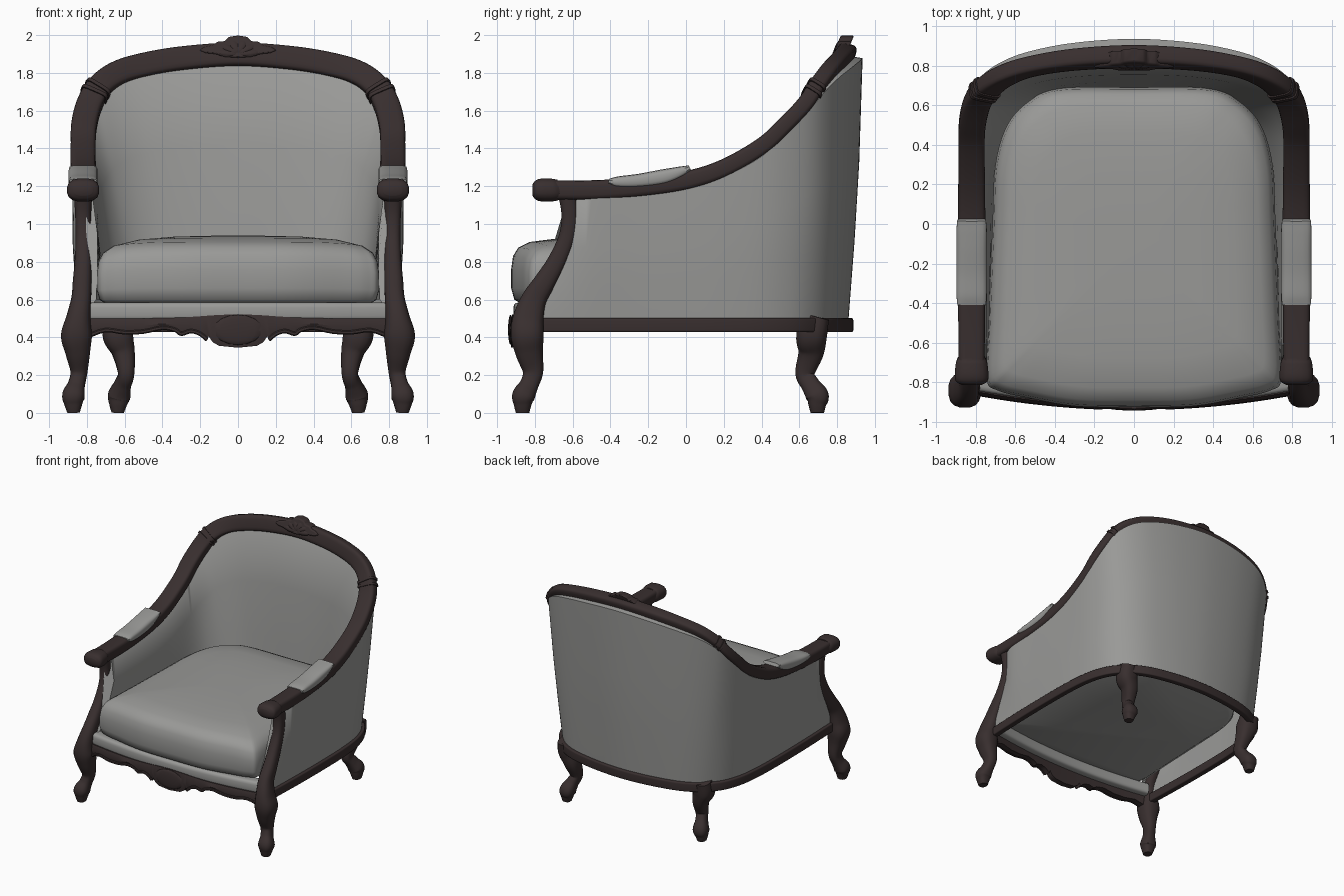
import bpy, bmesh, math
from mathutils import Vector

if "Cube" in bpy.data.objects:
    bpy.data.objects.remove(bpy.data.objects["Cube"])

def material(name, rgb):
    m = bpy.data.materials.new(name)
    m.diffuse_color = (*rgb, 1)
    m.use_nodes = True
    m.node_tree.nodes["Principled BSDF"].inputs["Base Color"].default_value = m.diffuse_color
    return m

WOOD = material("dark_wood", (0.040, 0.028, 0.028))
FABRIC = material("grey_fabric", (0.32, 0.32, 0.31))

def finish(name, bm, mat, mirror=False, angle=40):
    bmesh.ops.recalc_face_normals(bm, faces=bm.faces[:])
    me = bpy.data.meshes.new(name)
    bm.to_mesh(me)
    bm.free()
    ob = bpy.data.objects.new(name, me)
    bpy.context.collection.objects.link(ob)
    me.materials.append(mat)
    bpy.ops.object.select_all(action='DESELECT')
    ob.select_set(True)
    bpy.context.view_layer.objects.active = ob
    bpy.ops.object.shade_smooth_by_angle(angle=math.radians(angle))
    if mirror:
        ob.modifiers.new("mirror", 'MIRROR').use_mirror_merge = False
    return ob

def spline(rows, n=6, closed=False):
    """Catmull-Rom through rows of any length."""
    if n == 1:
        return [list(r) for r in rows]
    k, out = len(rows), []
    get = (lambda i: rows[i % k]) if closed else (lambda i: rows[max(0, min(k - 1, i))])
    for i in range(k if closed else k - 1):
        for j in range(n):
            t = j / n
            out.append([0.5 * (2 * b + (c - a) * t + (2 * a - 5 * b + 4 * c - d) * t * t
                               + (3 * b - a - 3 * c + d) * t ** 3)
                        for a, b, c, d in zip(get(i - 1), get(i), get(i + 1), get(i + 2))])
    if not closed:
        out.append(list(rows[-1]))
    return out

def loft(name, rings, mat, wrap=True, mirror=False, angle=40):
    bm = bmesh.new()
    vs = [[bm.verts.new(p) for p in r] for r in rings]
    k = len(rings[0])
    for a, b in zip(vs, vs[1:]):
        for i in range(k if wrap else k - 1):
            j = (i + 1) % k
            bm.faces.new((a[i], a[j], b[j], b[i]))
    bm.faces.new(vs[0])
    bm.faces.new(vs[-1])
    return finish(name, bm, mat, mirror, angle)

def sweep(name, rows, mat, w=None, n=6, power=2.6, sides=16, mirror=False):
    """Rows: x, y, z, half width, half thickness [, width direction]."""
    pts, rings = spline(rows, n), []
    for i, r in enumerate(pts):
        a, b = pts[max(0, i - 1)], pts[min(len(pts) - 1, i + 1)]
        T = (Vector(b[:3]) - Vector(a[:3])).normalized()
        W = Vector(r[5:8]) if len(r) > 5 else Vector(w) if w else T.cross(Vector((0, 0, 1)))
        W = (W - T * W.dot(T)).normalized()
        N = T.cross(W)
        ring = []
        for s in range(sides):
            c, d = (f(2 * math.pi * (s + 0.5) / sides) for f in (math.cos, math.sin))
            e = 2 / power
            ring.append(Vector(r[:3]) + W * r[3] * math.copysign(abs(c) ** e, c)
                        + N * r[4] * math.copysign(abs(d) ** e, d))
        rings.append(ring)
    return loft(name, rings, mat, mirror=mirror)

def both(rows, flips=(0,)):
    """Right half ending on the centre line -> full run."""
    return rows + [tuple(-v if i in flips else v for i, v in enumerate(r)) for r in rows[-2::-1]]

# arm and back rail in one continuous sweep
X = (1, 0, 0)
rail = [(.82, -.76, 1.18, .065, .05, *X), (.82, -.5, 1.18, .068, .052, *X),
        (.82, -.25, 1.195, .07, .052, *X), (.82, 0, 1.23, .07, .05, *X),
        (.82, .2, 1.295, .068, .048, *X), (.82, .4, 1.41, .066, .046, *X),
        (.815, .52, 1.52, .068, .044, 1, .05, .05), (.787, .625, 1.63, .068, .044, 1, .1, .15),
        (.738, .69, 1.72, .066, .045, .85, .1, .4), (.65, .75, 1.79, .065, .045, .6, .15, .7),
        (.52, .795, 1.835, .064, .045, .35, .2, .9), (.3, .83, 1.873, .064, .048, .15, .25, .95),
        (0, .845, 1.893, .064, .05, 0, .3, .95)]
full_rail = both(rail, (0, 5))
sweep("arm_and_back_rail", full_rail, WOOD, power=4.5)
dense = spline(full_rail, 6)
for k in (46, 48):
    sweep("rail_band", [r[:3] + [r[3] + .008, r[4] + .008] + r[5:] for r in dense[k - 1:k + 1]],
          WOOD, n=1, power=4.5, mirror=True)

# front post and leg, rear leg
front = [(.82, -.63, 1.17, .05, .05), (.82, -.615, 1.05, .043, .045), (.818, -.63, .93, .042, .045),
         (.82, -.685, .8, .045, .05), (.825, -.75, .69, .05, .058), (.83, -.805, .6, .053, .067),
         (.845, -.835, .5, .065, .082), (.855, -.84, .41, .083, .088), (.848, -.83, .32, .066, .074),
         (.842, -.81, .22, .046, .055), (.855, -.83, .15, .045, .05), (.871, -.86, .09, .06, .061),
         (.872, -.865, .045, .048, .048), (.87, -.865, 0, .033, .036)]
sweep("front_post_and_leg", front, WOOD, X, mirror=True)
rear = [(.64, .69, .51, .07, .07), (.635, .665, .41, .082, .082), (.606, .662, .32, .061, .068),
        (.592, .63, .21, .044, .052), (.61, .658, .15, .045, .05), (.629, .695, .09, .06, .061),
        (.635, .695, .045, .048, .048), (.637, .695, 0, .033, .036)]
sweep("rear_leg", rear, WOOD, X, mirror=True)

# upholstered shell: outer skin, up over the rail, inner skin
base = [(.83, -.78), (.84, -.5), (.845, -.25), (.845, 0), (.84, .2), (.82, .4), (.775, .55),
        (.71, .65), (.62, .73), (.5, .788), (.35, .825), (.18, .85), (0, .86)]
inner = [(.75, -.74), (.73, -.5), (.72, -.25), (.71, 0), (.70, .2), (.68, .36), (.64, .48),
         (.58, .56), (.51, .62), (.42, .66), (.32, .68), (.17, .69), (0, .69)]
push = [(.02, 0)] + [(.055, 0)] * 4 + [(.055, .01), (.05, .02), (.045, .035), (.04, .05),
                                       (.035, .06), (.025, .072), (.01, .084), (0, .09)]
post = spline(front, 6)
cols = []
for i, (r, b, q, p) in enumerate(zip(rail, base, inner, push)):
    R = Vector(r[:3])
    back = i / 12
    O = R + Vector((p[0], p[1], -.045 if i < 6 else -.015))
    B = Vector((*b, .49))
    I = R + Vector((-.05 * (1 - back), -.03 * back, -.03))
    Q = Vector((*q, .6))
    side = Vector((.012, 0, 0)) * (1 - back) + Vector((0, .012, 0)) * back
    col = [B, B.lerp(O, .3) + side * .8, B.lerp(O, .6) + side, O, R,
           I, I.lerp(Q, .35) - side * 1.5, I.lerp(Q, .7) - side, Q]
    for v in col:
        if i == 0:      # front edge follows the curved post
            v.y = min(post, key=lambda s: abs(s[2] - v.z))[1] + .015
            v.x = min(v.x, .84)
        if i == 12:
            v.x = 0
    cols.append(tuple(c for v in col for c in v))
cols = spline(both(cols, range(0, 27, 3)), 6)
loft("upholstered_shell", [[c[j:j + 3] for j in range(0, 27, 3)] for c in cols],
     FABRIC, wrap=False, angle=50)

# base rail around sides and back
sweep("base_rail", both([(x, y, .465, .026, .037) for x, y in base]), WOOD, power=8)

# arm hand scroll and arm pad
hand = [(-.67, 1.185, .066, .052), (-.70, 1.18, .08, .06), (-.76, 1.18, .086, .062),
        (-.795, 1.18, .08, .052), (-.813, 1.18, .05, .03)]
sweep("arm_hand", [(.82, *h) for h in hand], WOOD, X, mirror=True)
pad = [(-.41, 1.225, .072, .014), (-.36, 1.222, .077, .03), (-.25, 1.228, .078, .038),
       (-.12, 1.248, .078, .042), (-.03, 1.275, .077, .03), (.02, 1.298, .073, .014)]
sweep("arm_pad", [(.82, *p) for p in pad], FABRIC, X, mirror=True, power=3.5)

# seat cushion, lofted from one plan outline, crowned towards the middle
plan = [(0, -.925), (.3, -.92), (.55, -.875), (.69, -.84), (.745, -.78), (.735, -.5), (.715, 0),
        (.7, .3), (.64, .5), (.53, .62), (.38, .685), (0, .69)]
loop = spline(plan + [(-x, y) for x, y in plan[-2:0:-1]], 5, closed=True)
layers = [(.58, .94), (.6, .98), (.66, 1), (.76, 1), (.83, .988), (.875, .955), (.905, .88),
          (.924, .7), (.934, .45), (.938, .18)]
loft("seat_cushion", [[(x * s, (y + .1) * s - .1,
                        z - .04 * abs(x * s / .74) ** 5 * max(0, (z - .58) / .36))
                       for x, y in loop] for z, s in layers], FABRIC, angle=60)

# fabric band under the cushion
def bow(x):
    return -.925 + .065 * (x / .75) ** 2
xs = [-.79 + 1.58 * i / 20 for i in range(21)]
sweep("seat_front_band", [(x, bow(x) + .06, .535, .05, .05) for x in xs], FABRIC, n=2, power=4)

# carved front apron with scalloped lower edge
edge = [(0, .345), (.1, .355), (.135, .375), (.155, .405), (.165, .38), (.2, .41), (.25, .425),
        (.3, .41), (.33, .43), (.4, .442), (.5, .422), (.6, .418), (.7, .43), (.79, .40)]
rings = []
for x, z in [(-x, z) for x, z in edge[:0:-1]] + edge:
    y, top = bow(x), .5 + .022 * math.exp(-(x / .25) ** 2)
    rings.append([(x, y + .05, z), (x, y + .05, top), (x, y + .005, top),
                  (x, y - .012, (z + top) / 2), (x, y, z)])
loft("front_apron", rings, WOOD)
sweep("apron_edge_scroll", [(x, bow(x) - .004, z + .008, .012, .012) for x, z in edge[4:]],
      WOOD, (0, 0, 1), n=3, sides=8, mirror=True)

def plate(name, half, y0, y1, lean=0, z0=0):
    """Carved plate from a symmetric outline."""
    pts = half + [(-x, z) for x, z in half[-2:0:-1]]
    bm = bmesh.new()
    f = bm.faces.new([bm.verts.new((x, y0, z)) for x, z in pts])
    new = bmesh.ops.extrude_face_region(bm, geom=[f])["geom"]
    for v in new:
        if isinstance(v, bmesh.types.BMVert):
            v.co.y = y1
    for v in bm.verts:
        v.co.y += (v.co.z - z0) * lean
    ob = finish(name, bm, WOOD)
    bev = ob.modifiers.new("bevel", 'BEVEL')
    bev.width, bev.segments = .008, 2

def lobes(name, centre, angles, reach, size, lean):
    """Fan of ellipsoids for a carved shell."""
    bm = bmesh.new()
    for a in angles:
        d = Vector((math.sin(a), 0, math.cos(a)))
        geo = bmesh.ops.create_uvsphere(bm, u_segments=16, v_segments=8, radius=1)["verts"]
        for v in geo:
            p = d * (v.co.z * size[0] + reach) + Vector((d.z, 0, -d.x)) * v.co.x * size[1]
            v.co = Vector(centre) + Vector((p.x * size[3], v.co.y * size[2] + p.z * lean, p.z))
    finish(name, bm, WOOD, angle=80)

# crest on the back rail and raised boss on the apron
crest = [(0, 1.998), (.05, 1.99), (.07, 1.968), (.11, 1.965), (.13, 1.947), (.17, 1.94),
         (.205, 1.92), (.17, 1.905), (.12, 1.9), (.07, 1.885), (0, 1.88)]
plate("crest", crest, .78, .85, .4, 1.9)
lobes("crest_shell", (0, .795, 1.9), [math.radians(a) for a in range(-80, 81, 32)],
      .04, (.045, .022, .022, 1.5), .4)
lobes("apron_boss", (0, bow(0) - .004, .44), [0], 0, (.08, .13, .013, 1), 0)
